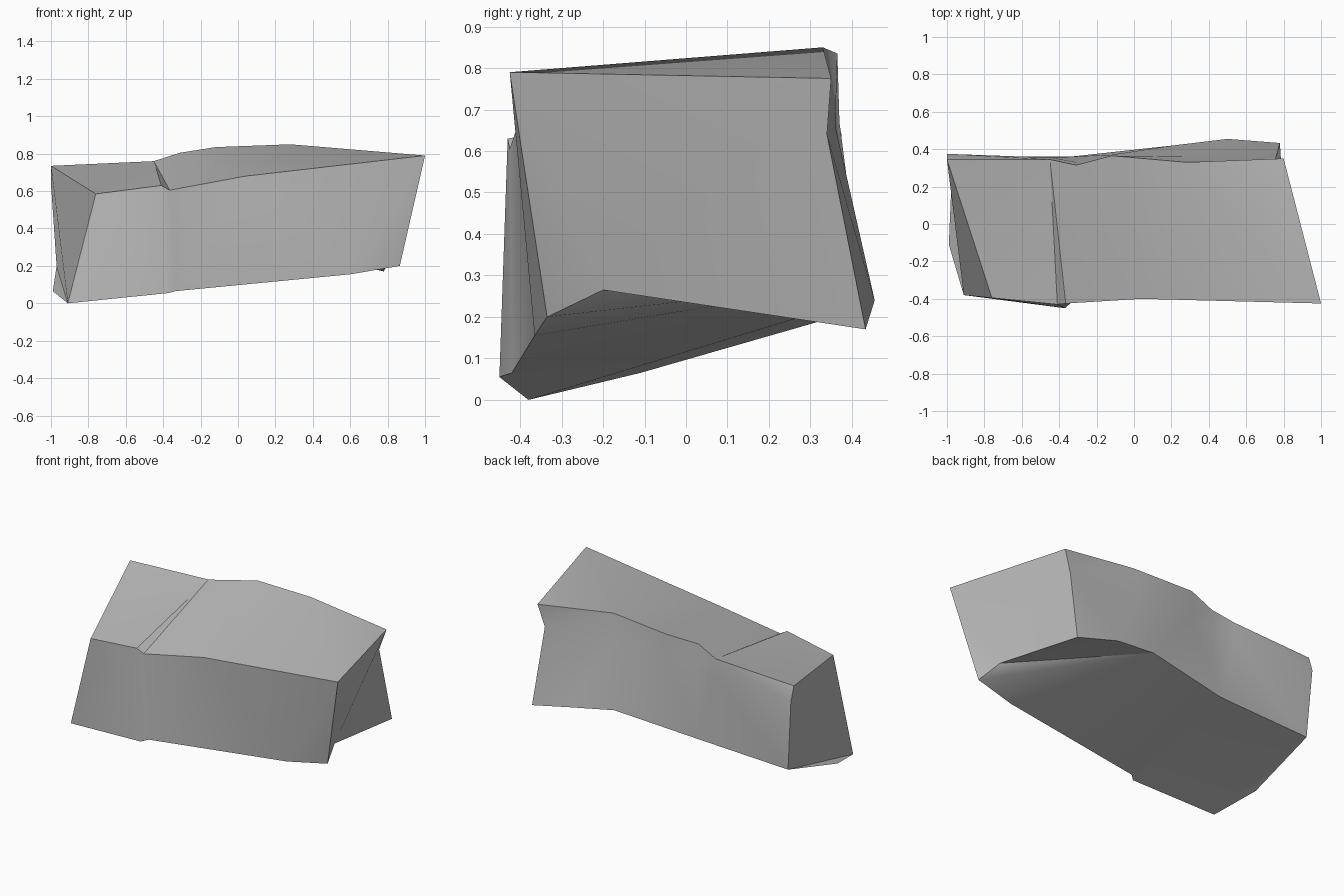
import bpy
import bmesh
from math import radians
from mathutils import Vector

old_cube = bpy.data.objects.get("Cube")
if old_cube:
    bpy.data.objects.remove(old_cube, do_unlink=True)


def rail(*points):
    """Edge line running from the right end (-x) to the left end (+x)."""
    return [Vector(point) for point in points]


def add_face(bm, points):
    bm.faces.new([bm.verts.new(point) for point in points])


def stitch(bm, first, second):
    """Fill between two rails with triangles, taking the shortest diagonal."""
    i = j = 0
    while i < len(first) - 1 or j < len(second) - 1:
        step_first = j == len(second) - 1
        if not step_first and i < len(first) - 1:
            across = (first[i + 1] - second[j]).length
            step_first = across < (second[j + 1] - first[i]).length
        if step_first:
            add_face(bm, (first[i], second[j], first[i + 1]))
            i += 1
        else:
            add_face(bm, (first[i], second[j], second[j + 1]))
            j += 1


# Edges of the small section, right of the step
short_front_top = rail((-.76, -.395, .585), (-.41, -.43, .63))
short_back_top = rail((-1, .345, .735), (-.45, .345, .76))
short_back_mid = rail((-1, .375, .64), (-.44, .355, .65))
short_back_low = rail((-.97, .36, .2), (-.34, .36, .225))
short_front_low = rail((-.99, -.11, .065), (-.91, -.38, 0), (-.37, -.45, .055))

# Edges of the long section, sharing its rear joint with the small one
long_front_top = rail((-.365, -.425, .605), (.04, -.4, .68), (1, -.425, .79))
long_back_top = short_back_top[-1:] + rail(
    (-.31, .315, .805), (-.12, .365, .835), (.28, .33, .85), (.8, .35, .775))
long_back_mid = short_back_mid[-1:] + rail(
    (-.31, .33, .66), (-.12, .37, .67), (.28, .36, .66), (.755, .34, .64))
long_back_low = short_back_low[-1:] + rail(
    (.21, .42, .285), (.5, .455, .24), (.78, .433, .17))
long_front_low = rail((-.335, -.42, .065), (.6, -.365, .155), (.865, -.335, .2))
notch = Vector((.82, -.2, .265))

bm = bmesh.new()

# Top, back and front of both sections
for front_top, back_top, back_mid, back_low, front_low in (
        (short_front_top, short_back_top, short_back_mid,
         short_back_low, short_front_low[1:]),
        (long_front_top, long_back_top, long_back_mid,
         long_back_low, long_front_low)):
    stitch(bm, front_top, back_top)
    stitch(bm, back_top, back_mid)
    stitch(bm, back_mid, back_low)
    stitch(bm, front_low, front_top)

# Underside, with the hollow below the left end
stitch(bm, short_back_low, short_front_low)
stitch(bm, long_back_low[:2], long_front_low + [notch])
for near, far in zip(long_back_low[1:], long_back_low[2:]):
    add_face(bm, (notch, near, far))

# Narrow step between the sections
add_face(bm, (short_front_top[-1], long_front_top[0], long_back_top[0]))
add_face(bm, (short_front_top[-1], short_front_low[-1],
              long_front_low[0], long_front_top[0]))
add_face(bm, (short_front_low[-1], long_front_low[0], long_back_low[0]))

# End faces
add_face(bm, (short_front_top[0], short_back_top[0], short_back_mid[0],
              short_back_low[0], short_front_low[0], short_front_low[1]))
add_face(bm, (long_front_top[-1], long_front_low[-1], notch))
add_face(bm, (long_front_top[-1], notch, long_back_low[-1],
              long_back_mid[-1], long_back_top[-1]))

bmesh.ops.remove_doubles(bm, verts=bm.verts[:], dist=.0005)
bmesh.ops.recalc_face_normals(bm, faces=bm.faces[:])
mesh = bpy.data.meshes.new("stone_block")
bm.to_mesh(mesh)
bm.free()

# Single stone colour
stone = bpy.data.materials.new("stone_grey")
stone.use_nodes = True
colour = (.5, .5, .5, 1)
stone.diffuse_color = colour
stone.node_tree.nodes["Principled BSDF"].inputs["Base Color"].default_value = colour
mesh.materials.append(stone)

block = bpy.data.objects.new("stone_block", mesh)
bpy.context.collection.objects.link(block)
bpy.ops.object.select_all(action="DESELECT")
block.select_set(True)
bpy.context.view_layer.objects.active = block
bpy.ops.object.shade_smooth_by_angle(angle=radians(35))
